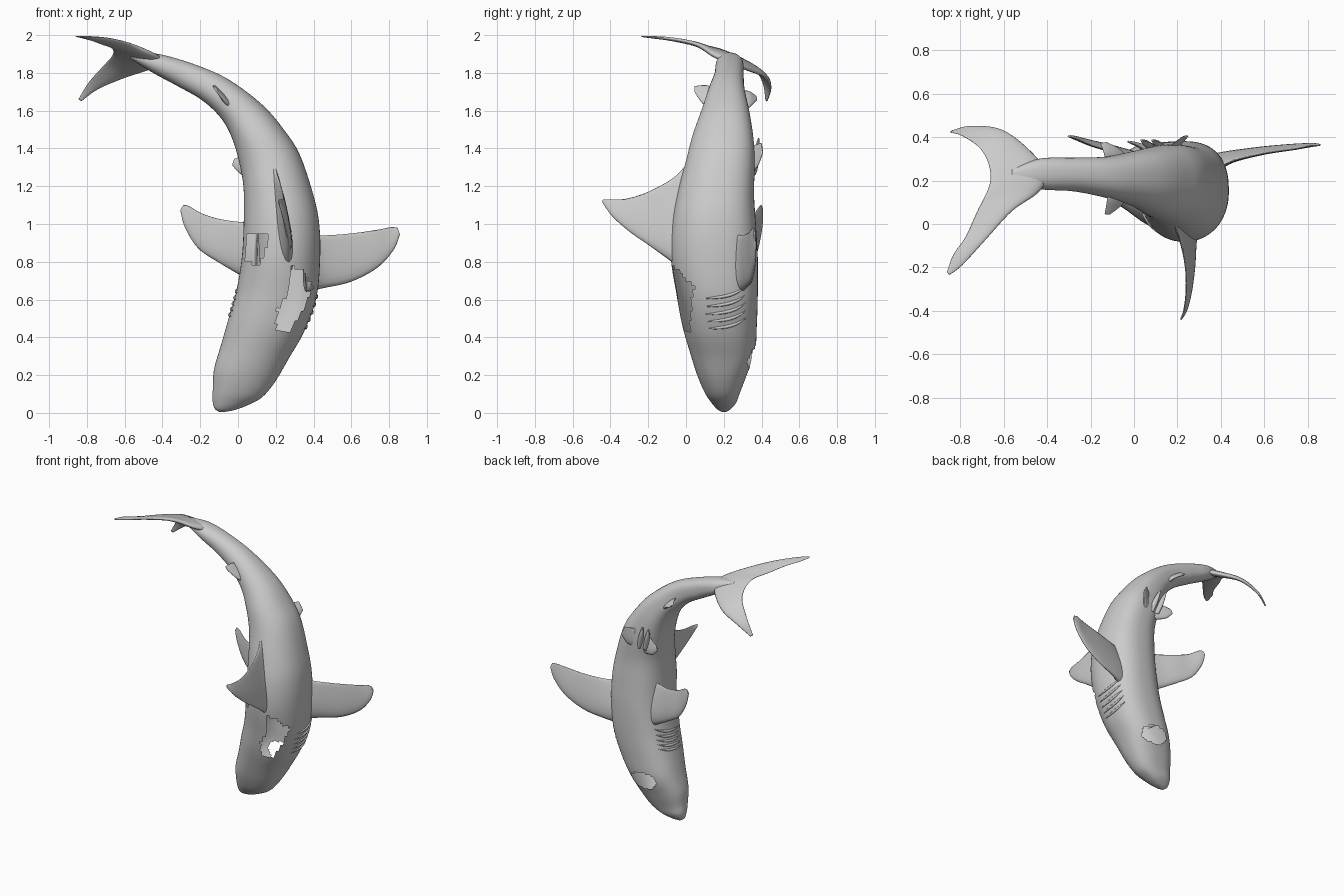
import bpy, bmesh, math
from mathutils import Vector


def spline(rows, t):
    """Smooth interpolation through rows of numbers, t in 0..len-1."""
    i = min(int(t), len(rows) - 2)
    f = t - i
    p1, p2 = rows[i], rows[i + 1]
    p0 = rows[max(i - 1, 0)]
    p3 = rows[min(i + 2, len(rows) - 1)]
    return [0.5 * (2 * b + (c - a) * f + (2 * a - 5 * b + 4 * c - d) * f * f
                   + (3 * b - a - 3 * c + d) * f ** 3)
            for a, b, c, d in zip(p0, p1, p2, p3)]


def loft(name, rings, holes=()):
    """Skin closed rings, cap the ends, then open any holes."""
    bm = bmesh.new()
    vs = [[bm.verts.new(p) for p in r] for r in rings]
    n = len(rings[0])
    for a, b in zip(vs, vs[1:]):
        for j in range(n):
            k = (j + 1) % n
            bm.faces.new((a[j], a[k], b[k], b[j]))
    bm.faces.new(vs[0])
    bm.faces.new(vs[-1])
    bmesh.ops.recalc_face_normals(bm, faces=bm.faces)
    for poly, test in holes:
        gone = []
        for f in bm.faces:
            c = f.calc_center_median()
            if test(c.y) and inside(c.x, c.z, poly):
                gone.append(f)
        bmesh.ops.delete(bm, geom=gone, context='FACES')
    me = bpy.data.meshes.new(name)
    bm.to_mesh(me)
    bm.free()
    ob = bpy.data.objects.new(name, me)
    bpy.context.collection.objects.link(ob)
    for p in me.polygons:
        p.use_smooth = True
    return ob


def inside(x, z, poly):
    hit = False
    for (x1, z1), (x2, z2) in zip(poly, poly[1:] + poly[:1]):
        if (z1 > z) != (z2 > z) and x < x1 + (z - z1) * (x2 - x1) / (z2 - z1):
            hit = not hit
    return hit


# Body stations: left edge x,z, right edge x,z, back y, belly y
BODY = [
    (-.10, .005, -.08, .004, .19, .21),
    (-.125, .025, -.02, .015, .165, .235),
    (-.135, .07, .05, .04, .135, .265),
    (-.133, .13, .13, .085, .10, .285),
    (-.127, .23, .20, .17, .06, .32),
    (-.09, .36, .27, .29, .02, .365),
    (-.05, .50, .35, .43, -.02, .375),
    (-.01, .64, .415, .61, -.05, .38),
    (.02, .82, .435, .82, -.08, .38),
    (.03, 1.0, .43, 1.0, -.075, .37),
    (.03, 1.18, .40, 1.15, -.045, .36),
    (.01, 1.31, .33, 1.36, 0, .365),
    (-.03, 1.45, .25, 1.49, .035, .355),
    (-.09, 1.56, .13, 1.63, .08, .335),
    (-.19, 1.655, -.05, 1.765, .12, .31),
    (-.32, 1.73, -.23, 1.845, .15, .305),
    (-.45, 1.80, -.42, 1.90, .16, .30),
    (-.57, 1.875, -.56, 1.91, .19, .25),
]


def skin(t, a):
    """Point on the body; a = 0 is the +x flank, 90 degrees the belly."""
    lx, lz, rx, rz, y0, y1 = spline(BODY, t)
    c, s = math.cos(a), math.sin(a)
    p = .8 if s > 0 else .95
    u = 0.5 + 0.5 * math.copysign(abs(c) ** p, c)
    v = math.copysign(abs(s) ** p, s)
    return Vector((lx + (rx - lx) * u, (y0 + y1) / 2 + (y1 - y0) / 2 * v,
                   lz + (rz - lz) * u))


back_gap = [(.29, .775), (.35, .75), (.397, .66), (.33, .52),
            (.27, .43), (.2, .435), (.21, .545), (.26, .62)]
side_gap = [(.05, .95), (.16, .95), (.145, .86), (.105, .78), (.04, .81)]
mouth = [(.0, .30), (.03, .36), (.12, .37), (.2, .33), (.21, .27), (.14, .24), (.05, .25)]
N, M = 72, 170
loft("body",
     [[skin((len(BODY) - 1) * i / M, 2 * math.pi * j / N) for j in range(N)]
      for i in range(M + 1)],
     [(back_gap, lambda y: y < .15), (side_gap, lambda y: y < .15),
      (mouth, lambda y: y > .25)])


def fin(name, rows, sub=6, n=20):
    """Rows: leading point, trailing point, thickness, from root to tip."""
    flat = [(*a, *b, t) for a, b, t in rows]
    sts = [spline(flat, i / sub) for i in range((len(flat) - 1) * sub + 1)]
    mids = [(Vector(s[:3]) + Vector(s[3:6])) / 2 for s in sts]
    rings = []
    for i, s in enumerate(sts):
        lead, trail = Vector(s[:3]), Vector(s[3:6])
        span = mids[min(i + 1, len(mids) - 1)] - mids[max(i - 1, 0)]
        nrm = (trail - lead).cross(span).normalized()
        ring = []
        for j in range(n):
            a = 2 * math.pi * j / n
            c = (1 - math.cos(a)) / 2
            ring.append(lead.lerp(trail, c) + nrm * (s[6] / 2 * math.sin(a) * (1.2 - .8 * c)))
        rings.append(ring)
    return loft(name, rings)


fin("tail_fin", [
    ((-.83, .43, 1.65), (-.845, .42, 1.66), .01),
    ((-.74, .45, 1.715), (-.79, .405, 1.75), .02),
    ((-.60, .43, 1.775), (-.71, .35, 1.84), .03),
    ((-.47, .33, 1.82), (-.67, .28, 1.885), .045),
    ((-.40, .23, 1.86), (-.66, .21, 1.915), .055),
    ((-.44, .145, 1.895), (-.675, .15, 1.935), .045),
    ((-.56, .06, 1.95), (-.72, .06, 1.95), .03),
    ((-.68, -.07, 1.98), (-.775, -.06, 1.97), .022),
    ((-.79, -.19, 1.99), (-.83, -.14, 1.985), .015),
    ((-.85, -.235, 1.993), (-.86, -.22, 1.993), .008)])

fin("dorsal_fin", [
    ((.265, .0, .74), (.18, .02, 1.34), .13),
    ((.27, -.09, .81), (.21, -.06, 1.25), .075),
    ((.272, -.20, .89), (.235, -.19, 1.175), .04),
    ((.26, -.30, .96), (.24, -.31, 1.135), .03),
    ((.24, -.39, 1.04), (.23, -.40, 1.13), .02),
    ((.215, -.44, 1.11), (.215, -.44, 1.13), .008)])

fin("right_pectoral_fin", [
    ((.36, .29, .64), (.36, .25, .95), .10),
    ((.45, .32, .66), (.45, .29, .94), .06),
    ((.60, .345, .695), (.60, .325, .95), .04),
    ((.74, .36, .77), (.74, .345, .97), .03),
    ((.825, .365, .865), (.81, .36, .983), .02),
    ((.857, .365, .945), (.845, .36, .98), .01)])

fin("left_pectoral_fin", [
    ((.10, .28, .68), (.10, .25, 1.01), .10),
    ((.01, .315, .73), (.02, .28, 1.01), .06),
    ((-.10, .35, .795), (-.09, .33, 1.025), .04),
    ((-.21, .38, .87), (-.19, .36, 1.055), .03),
    ((-.28, .40, .98), (-.26, .39, 1.095), .02),
    ((-.305, .405, 1.07), (-.29, .40, 1.10), .01)])

fin("second_dorsal_fin", [
    ((-.02, .14, 1.60), (-.12, .15, 1.72), .05),
    ((-.06, .085, 1.64), (-.125, .105, 1.735), .025),
    ((-.11, .045, 1.70), (-.135, .045, 1.73), .01)])

fin("anal_fin", [
    ((-.02, .29, 1.58), (-.13, .28, 1.70), .05),
    ((-.06, .34, 1.62), (-.14, .33, 1.705), .025),
    ((-.125, .375, 1.655), (-.155, .37, 1.68), .01)])

# Pelvic fins and the pair of claspers between them
fin("left_pelvic_fin", [
    ((.10, .33, 1.24), (.07, .33, 1.38), .05),
    ((.02, .365, 1.26), (.02, .36, 1.36), .025),
    ((-.03, .38, 1.31), (-.02, .375, 1.345), .01)])
fin("right_pelvic_fin", [
    ((.17, .33, 1.26), (.13, .33, 1.40), .05),
    ((.22, .375, 1.30), (.18, .37, 1.42), .025),
    ((.25, .405, 1.37), (.22, .40, 1.43), .01)])
for side, x in (("left", .09), ("right", .14)):
    fin(side + "_clasper", [
        ((x - .018, .35, 1.28), (x + .018, .35, 1.28), .03),
        ((x - .045, .37, 1.37), (x - .012, .37, 1.38), .035),
        ((x - .06, .385, 1.45), (x - .05, .385, 1.455), .01)])

# Gill ridges on both flanks, five per side
for side in (1, -1):
    cu = bpy.data.curves.new("gills", 'CURVE')
    cu.dimensions = '3D'
    cu.bevel_depth = .009
    cu.bevel_resolution = 2
    for g in range(5):
        sp = cu.splines.new('POLY')
        sp.points.add(12)
        for i, pt in enumerate(sp.points):
            f = i / 12
            a = math.radians(-18 + 58 * f)
            p = skin(6.1 + .22 * g + .3 * f * f, a if side > 0 else math.pi - a)
            pt.co = (*p, 1)
            pt.radius = .15 + .85 * math.sin(math.pi * f)
    ob = bpy.data.objects.new("right_gills" if side > 0 else "left_gills", cu)
    bpy.context.collection.objects.link(ob)
